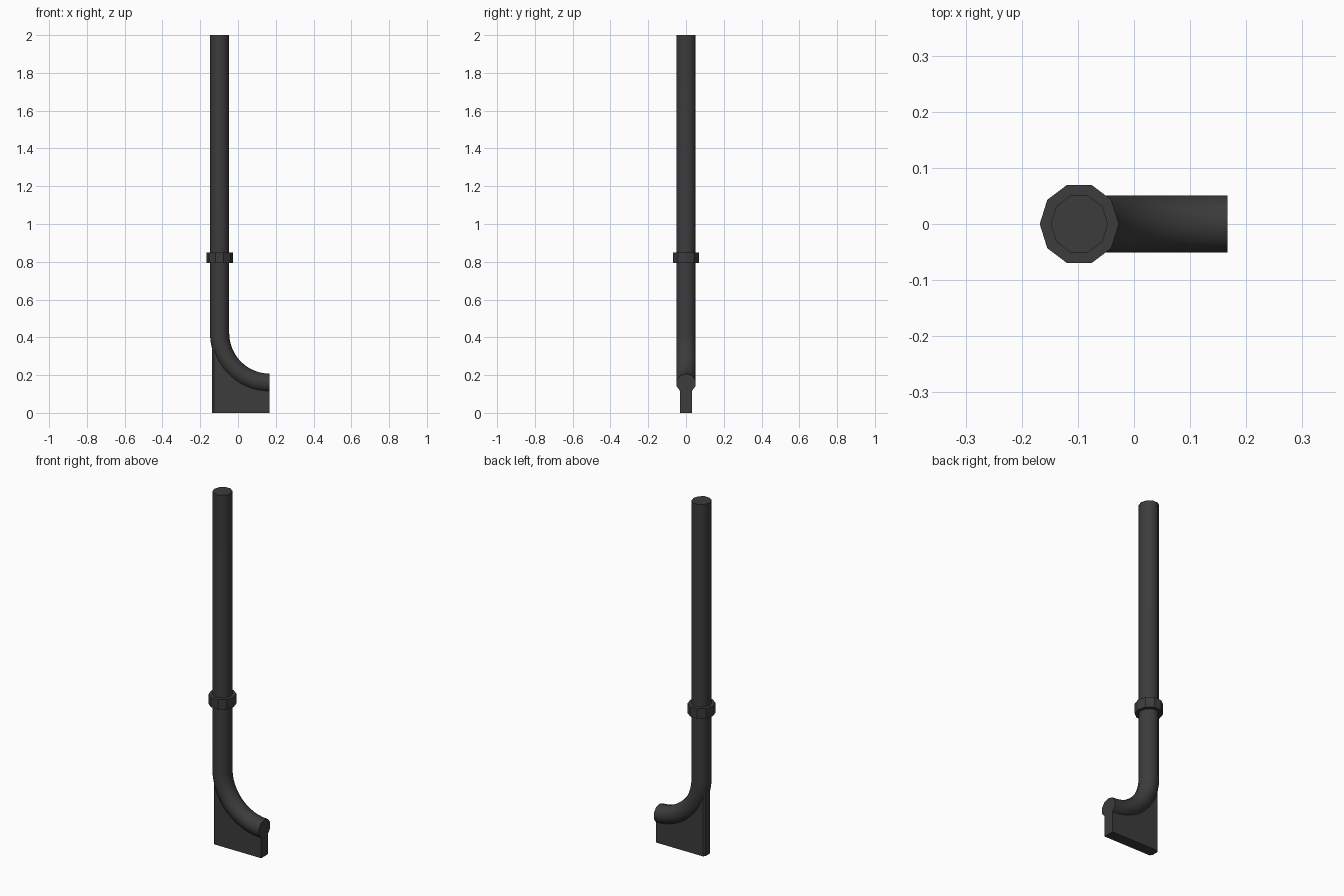
import bpy, bmesh, math

if "Cube" in bpy.data.objects:
    bpy.data.objects.remove(bpy.data.objects["Cube"])

SIDES = 10
PX = -0.0975                 # pipe axis
END_X = 0.167                # open end of the bend
R = END_X - PX               # bend radius
CZ = 0.157 + R               # bend centre height

mat = bpy.data.materials.new("dark_metal")
mat.diffuse_color = (0.045, 0.045, 0.045, 1)
mat.use_nodes = True
mat.node_tree.nodes["Principled BSDF"].inputs["Base Color"].default_value = mat.diffuse_color


def finish(bm, name, smooth=None):
    bmesh.ops.recalc_face_normals(bm, faces=bm.faces)
    me = bpy.data.meshes.new(name)
    bm.to_mesh(me)
    bm.free()
    ob = bpy.data.objects.new(name, me)
    bpy.context.collection.objects.link(ob)
    me.materials.append(mat)
    if smooth:
        bpy.ops.object.select_all(action='DESELECT')
        ob.select_set(True)
        bpy.context.view_layer.objects.active = ob
        bpy.ops.object.shade_smooth_by_angle(angle=math.radians(smooth))
    return ob


def tube(name, path, rad, smooth=None):
    """Sweep a ten-sided section along (x, z, tilt) stations in the XZ plane."""
    bm = bmesh.new()
    rings = []
    for x, z, t in path:
        ring = []
        for i in range(SIDES):
            a = 2 * math.pi * i / SIDES
            u, v = rad * math.cos(a), rad * 1.04 * math.sin(a)
            ring.append(bm.verts.new((x + u * math.cos(t), v, z + u * math.sin(t))))
        rings.append(ring)
    for r0, r1 in zip(rings, rings[1:]):
        for i in range(SIDES):
            j = (i + 1) % SIDES
            bm.faces.new((r0[i], r0[j], r1[j], r1[i]))
    bm.faces.new(rings[0])
    bm.faces.new(rings[-1])
    return finish(bm, name, smooth)


# Pipe: straight run, then a quarter bend to the right
path = [(PX, 2.0, 0)]
N = 12
for k in range(N + 1):
    t = math.pi / 2 * k / N
    path.append((END_X - R * math.cos(t), CZ - R * math.sin(t), t))
tube("pipe", path, 0.051, 40)

# Collar around the joint
tube("collar", [(PX, 0.794, 0), (PX, 0.85, 0)], 0.0705)

# Support plate: top edge follows the bend inside the pipe
BACK, HALF = -0.137, 0.031
prof = [(BACK, 0), (END_X, 0)]
for k in range(N + 1):
    t = math.radians(90 - 85 * k / N)
    prof.append((END_X - 0.285 * math.cos(t), CZ - 0.285 * math.sin(t)))
prof.append((BACK, 0.395))
bm = bmesh.new()
face = bm.faces.new([bm.verts.new((x, -HALF, z)) for x, z in prof])
ext = bmesh.ops.extrude_face_region(bm, geom=[face])
moved = [g for g in ext["geom"] if isinstance(g, bmesh.types.BMVert)]
bmesh.ops.translate(bm, verts=moved, vec=(0, 2 * HALF, 0))
rear = [e for e in bm.edges
        if all(abs(v.co.x - BACK) < 1e-5 for v in e.verts)
        and abs(e.verts[0].co.y - e.verts[1].co.y) < 1e-5]
bmesh.ops.bevel(bm, geom=rear, offset=0.01, segments=1, affect='EDGES')
finish(bm, "support_plate")
